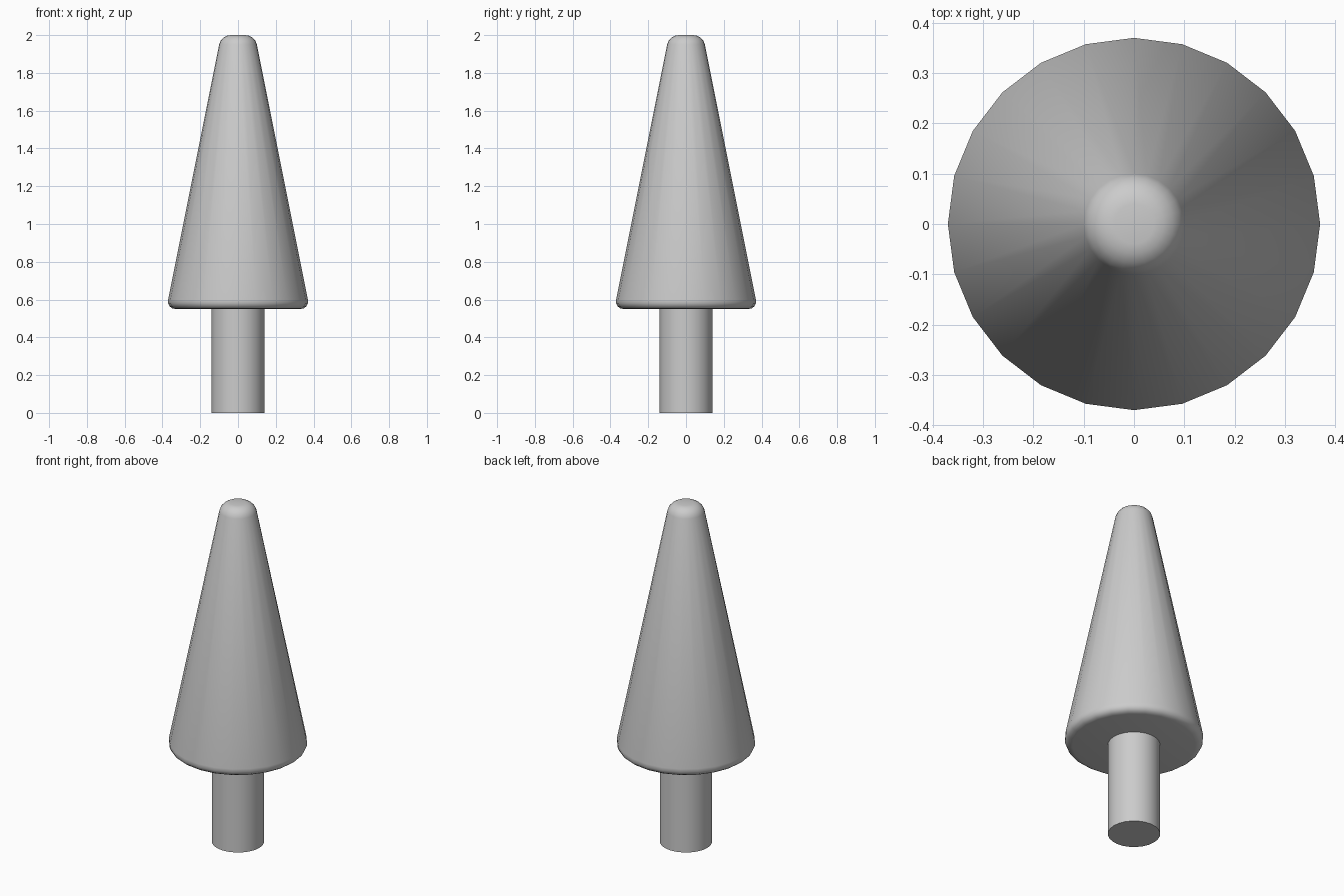
import bpy
import math

if "Cube" in bpy.data.objects:
    bpy.data.objects.remove(bpy.data.objects["Cube"])


def finish(obj, name):
    obj.name = name
    bpy.ops.object.shade_smooth_by_angle(angle=math.radians(35))


# Trunk, running slightly into the foliage
bpy.ops.mesh.primitive_cylinder_add(vertices=24, radius=0.14, depth=0.6, location=(0, 0, 0.3))
finish(bpy.context.object, "trunk")

# Foliage: truncated cone with rounded rims
bpy.ops.mesh.primitive_cone_add(vertices=24, radius1=0.38, radius2=0.09, depth=1.45,
                                location=(0, 0, 1.275))
foliage = bpy.context.object
bevel = foliage.modifiers.new("rounded_rims", 'BEVEL')
bevel.width = 0.05
bevel.segments = 4
bevel.limit_method = 'ANGLE'
bevel.angle_limit = math.radians(40)
bpy.ops.object.modifier_apply(modifier=bevel.name)
finish(foliage, "foliage")
